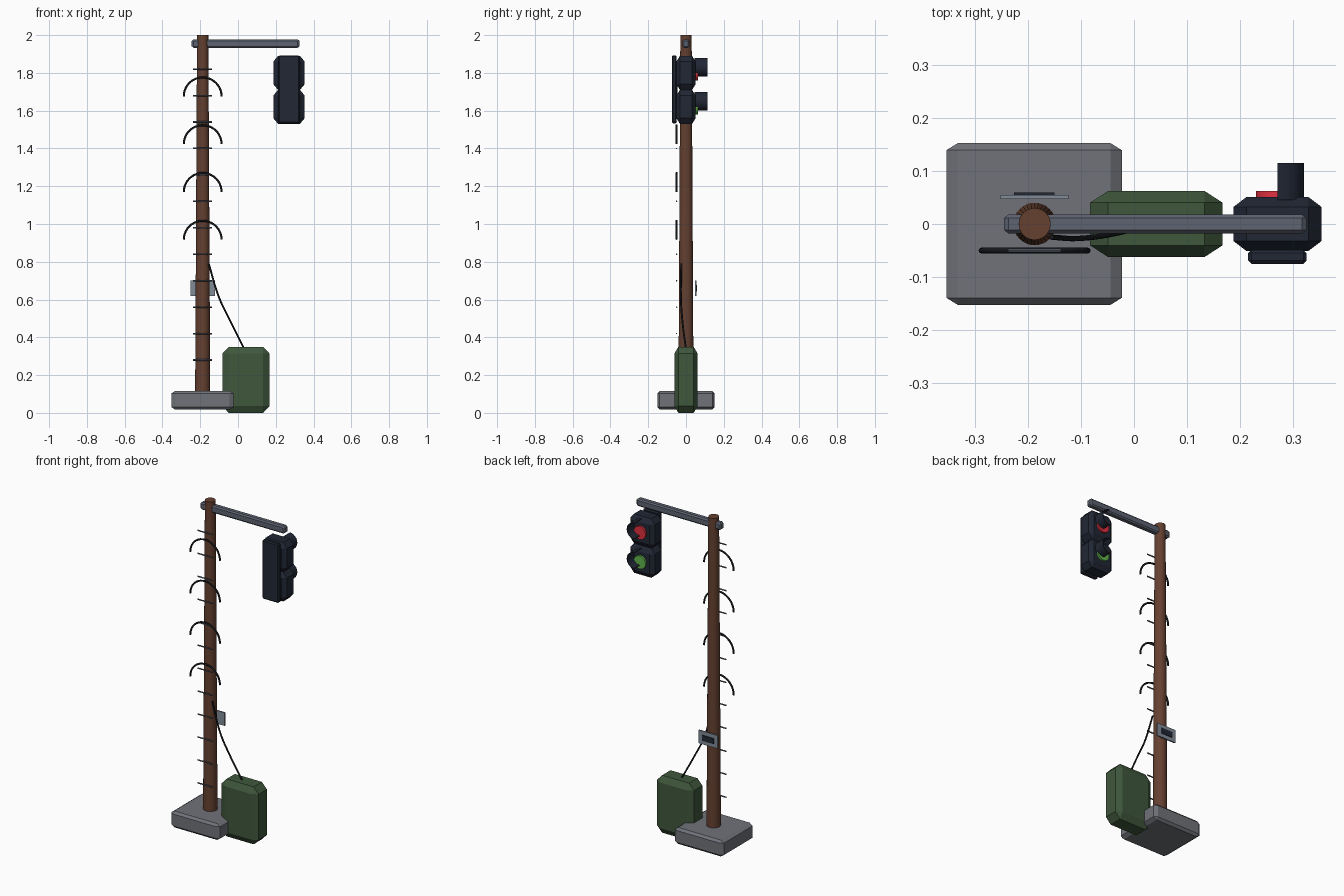
import bpy, bmesh, math
from mathutils import Vector, Matrix

if "Cube" in bpy.data.objects:
    bpy.data.objects.remove(bpy.data.objects["Cube"])


def material(name, rgb):
    m = bpy.data.materials.new(name)
    m.diffuse_color = (*rgb, 1)
    m.use_nodes = True
    m.node_tree.nodes["Principled BSDF"].inputs["Base Color"].default_value = m.diffuse_color
    return m


RUST = material("rust_brown", (0.13, 0.052, 0.03))
GREEN = material("cabinet_green", (0.05, 0.095, 0.045))
NAVY = material("dark_navy", (0.015, 0.02, 0.035))
STEEL = material("blue_steel", (0.11, 0.125, 0.165))
STONE = material("concrete", (0.16, 0.17, 0.19))
PALE = material("pale_steel", (0.22, 0.26, 0.31))
BLACK = material("cable_black", (0.008, 0.009, 0.012))
RED = material("red_light", (0.75, 0.03, 0.05))
GO = material("green_light", (0.12, 0.45, 0.07))

POLE_X = -0.187
HEAD_X = 0.27


def finish(bm, name, mat, smooth=False):
    bmesh.ops.recalc_face_normals(bm, faces=bm.faces)
    me = bpy.data.meshes.new(name)
    bm.to_mesh(me)
    bm.free()
    me.materials.append(mat)
    if smooth:
        me.shade_smooth()
        me.set_sharp_from_angle(angle=math.radians(40))
    ob = bpy.data.objects.new(name, me)
    bpy.context.collection.objects.link(ob)
    return ob


def box(name, lo, hi, mat, bev=None):
    """Box between two corners, chamfered by a separate amount per axis."""
    lo, hi = Vector(lo), Vector(hi)
    b = Vector(bev or (1, 1, 1))
    size = hi - lo
    bm = bmesh.new()
    bmesh.ops.create_cube(bm, size=1)
    bmesh.ops.scale(bm, verts=bm.verts, vec=[size[i] / b[i] for i in range(3)])
    if bev:
        bmesh.ops.bevel(bm, geom=bm.edges[:], offset=1, segments=1,
                        profile=0.5, affect='EDGES')
    bmesh.ops.scale(bm, verts=bm.verts, vec=b)
    bmesh.ops.translate(bm, verts=bm.verts, vec=(lo + hi) / 2)
    return finish(bm, name, mat)


def rod(name, center, r1, r2, depth, axis, mat, sides):
    bm = bmesh.new()
    rot = Vector((0, 0, 1)).rotation_difference(Vector(axis)).to_matrix().to_4x4()
    bmesh.ops.create_cone(bm, cap_ends=True, segments=sides, radius1=r1,
                          radius2=r2, depth=depth,
                          matrix=Matrix.Translation(center) @ rot)
    return finish(bm, name, mat, True)


def tube(name, points, radius, mat, kind='POLY'):
    cu = bpy.data.curves.new(name, 'CURVE')
    cu.dimensions = '3D'
    cu.bevel_depth = radius
    cu.bevel_resolution = 2
    cu.use_fill_caps = True
    s = cu.splines.new(kind)
    if kind == 'BEZIER':
        s.bezier_points.add(len(points) - 1)
        for bp, p in zip(s.bezier_points, points):
            bp.co = p
            bp.handle_left_type = bp.handle_right_type = 'AUTO'
    else:
        s.points.add(len(points) - 1)
        for sp, p in zip(s.points, points):
            sp.co = (*p, 1)
    cu.materials.append(mat)
    ob = bpy.data.objects.new(name, cu)
    bpy.context.collection.objects.link(ob)


# Footing, pole and arm
box("footing", (-0.353, -0.152, 0.017), (-0.023, 0.152, 0.117), STONE, (0.021, 0.013, 0.014))
rod("pole", (POLE_X, 0, 1.05), 0.04, 0.03, 1.9, (0, 0, 1), RUST, 32)
box("arm", (-0.245, -0.018, 1.933), (0.325, 0.018, 1.978), STEEL, (0.009, 0.007, 0.008))

# Equipment cabinet and its cable
box("cabinet", (-0.083, -0.062, 0), (0.167, 0.062, 0.35), GREEN, (0.034, 0.022, 0.036))
tube("cable", [(-0.155, -0.025, 0.79), (-0.1, -0.027, 0.61),
               (-0.04, -0.019, 0.485), (0.035, 0, 0.335)], 0.005, BLACK, 'BEZIER')

# Rungs
for i in range(12):
    rod(f"rung_{i + 1}", (POLE_X, -0.05, 0.28 + 0.14 * i), 0.004, 0.004, 0.1, (1, 0, 0), STEEL, 8)

# Safety hoops
for i in range(4):
    z = 0.917 + 0.253 * i
    tube(f"hoop_{i + 1}", [(POLE_X + 0.1 * math.cos(math.pi * k / 20), -0.05,
                            z + 0.1 * math.sin(math.pi * k / 20)) for k in range(21)],
         0.0055, BLACK)

# Label plate on the back of the pole
box("plate", (-0.251, 0.047, 0.62), (-0.123, 0.055, 0.7), PALE)
box("plate_panel", (-0.226, 0.054, 0.643), (-0.15, 0.059, 0.677), NAVY)

# Signal head: two housings, each with a lens and a half-round side visor
box("backplate", (0.215, -0.075, 1.533), (0.325, -0.049, 1.893), NAVY, (0.006, 0.006, 0.006))
for label, z, mat in (("upper", 1.8, RED), ("lower", 1.62, GO)):
    box(f"{label}_housing", (HEAD_X - 0.083, -0.051, z - 0.09),
        (HEAD_X + 0.083, 0.051, z + 0.09), NAVY, (0.025, 0.019, 0.03))
    rod(f"{label}_lens", (HEAD_X, 0.055, z), 0.04, 0.04, 0.015, (0, 1, 0), mat, 24)
    bm = bmesh.new()
    rows = []
    for k in range(13):
        a = -math.pi / 2 + math.pi * k / 12
        rows.append([bm.verts.new((HEAD_X + r * math.cos(a), y, z + 0.03 + r * math.sin(a)))
                     for r, y in ((0.05, 0.045), (0.05, 0.115), (0.046, 0.115), (0.046, 0.045))])
    for p, q in zip(rows, rows[1:]):
        for j in range(4):
            bm.faces.new((p[j], p[(j + 1) % 4], q[(j + 1) % 4], q[j]))
    bm.faces.new(rows[0])
    bm.faces.new(rows[-1])
    finish(bm, f"{label}_visor", NAVY, True)
